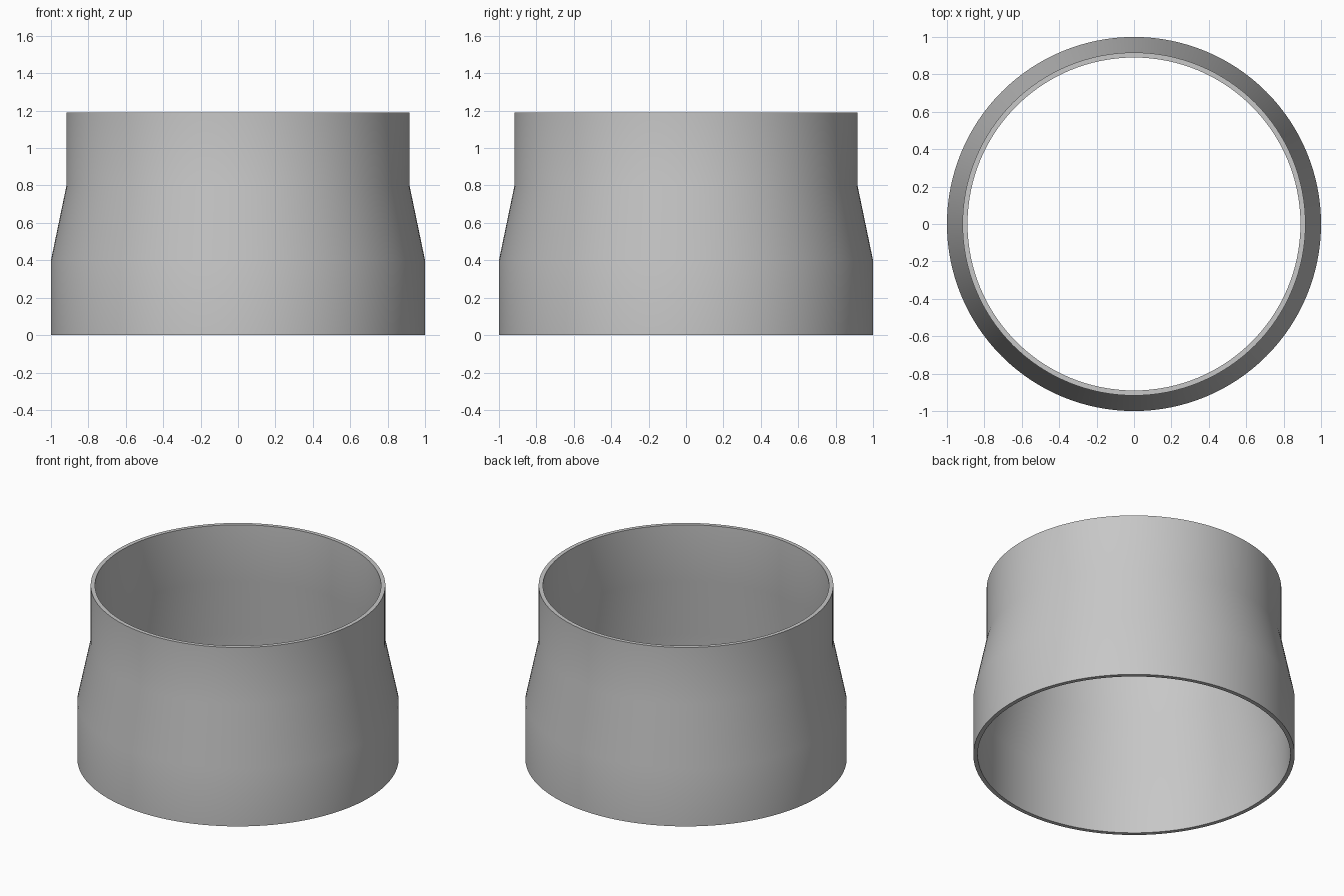
import bpy, bmesh, math
from mathutils import Matrix

if "Cube" in bpy.data.objects:
    bpy.data.objects.remove(bpy.data.objects["Cube"], do_unlink=True)

SEGMENTS = 128
WALL = 0.027

# One plain grey material
grey = bpy.data.materials.new("plain_grey")
grey.use_nodes = True
colour = (0.57, 0.57, 0.57, 1)
grey.diffuse_color = colour
grey.node_tree.nodes["Principled BSDF"].inputs["Base Color"].default_value = colour

# Wall cross-section: wide collar, taper, narrow collar, then back down inside
outer = [(1.0, 0), (1.0, 0.4), (0.917, 0.8), (0.917, 1.19)]
inner = [(r - WALL, z) for r, z in reversed(outer)]
profile = outer + inner

# Revolve the closed section around z
bm = bmesh.new()
rings = []
for r, z in profile:
    ring = bmesh.ops.create_circle(bm, segments=SEGMENTS, radius=r,
                                   matrix=Matrix.Translation((0, 0, z)))
    rings.append(ring["verts"])
for a, b in zip(rings, rings[1:] + rings[:1]):
    for i in range(SEGMENTS):
        j = (i + 1) % SEGMENTS
        bm.faces.new((a[i], a[j], b[j], b[i]))
bmesh.ops.recalc_face_normals(bm, faces=bm.faces)

mesh = bpy.data.meshes.new("reducer_sleeve")
bm.to_mesh(mesh)
bm.free()
mesh.materials.append(grey)
sleeve = bpy.data.objects.new("reducer_sleeve", mesh)
bpy.context.collection.objects.link(sleeve)

# Smooth walls, crisp rims
bpy.ops.object.select_all(action="DESELECT")
sleeve.select_set(True)
bpy.context.view_layer.objects.active = sleeve
bpy.ops.object.shade_smooth_by_angle(angle=math.radians(30))
